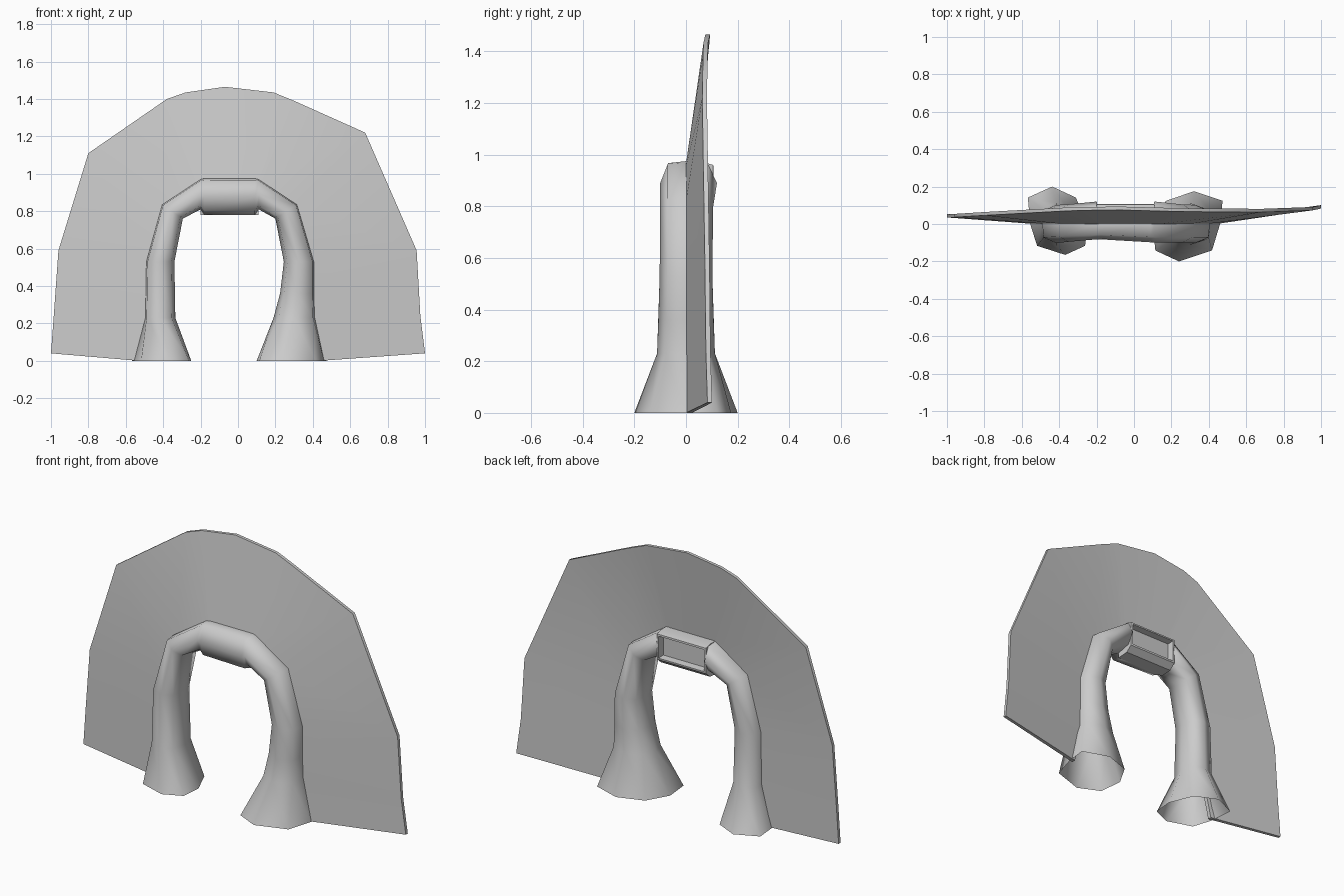
import bpy, bmesh, math
from mathutils import Vector

if "Cube" in bpy.data.objects:
    bpy.data.objects.remove(bpy.data.objects["Cube"])


def finish(bm, name, angle):
    bmesh.ops.recalc_face_normals(bm, faces=bm.faces)
    mesh = bpy.data.meshes.new(name)
    bm.to_mesh(mesh)
    bm.free()
    ob = bpy.data.objects.new(name, mesh)
    bpy.context.collection.objects.link(ob)
    bpy.ops.object.select_all(action='DESELECT')
    ob.select_set(True)
    bpy.context.view_layer.objects.active = ob
    bpy.ops.object.shade_smooth_by_angle(angle=math.radians(angle))
    return ob


def skin(bm, rings, closed=False):
    """Bridge consecutive closed rings of points with quads."""
    vs = [[bm.verts.new(p) for p in r] for r in rings]
    n = len(vs[0])
    for a, b in zip(vs, vs[1:]):
        for i in range(n):
            j = (i + 1) % n
            bm.faces.new((a[i], a[j], b[j], b[i]))
    if closed:
        bm.faces.new(vs[0])
        bm.faces.new(vs[-1])


def section(inner, outer, front, back, skew=0.0):
    """Eight-sided section, squarer on its outer side."""
    pts = []
    for k in range(8):
        c, s = math.cos(k * math.pi / 4), math.sin(k * math.pi / 4)
        if k % 2:
            c *= 1.3 if c > 0 else 1.08
        t = (1 + c) / 2
        x = inner[0] + (outer[0] - inner[0]) * t + skew * s
        z = inner[1] + (outer[1] - inner[1]) * t
        pts.append(Vector((x, s * (back if s > 0 else -front), z)))
    return pts


# Arch: open flared feet, two legs and a crown
stations = [
    ((-.25, 0), (-.555, 0), -.165, .20, -.035),
    ((-.335, .23), (-.495, .23), -.112, .112),
    ((-.34, .53), (-.49, .53), -.102, .102),
    ((-.295, .76), (-.405, .835), -.095, .105),
    ((-.20, .81), (-.20, .97), -.082, .12),
    ((-.18, .78), (-.18, .975), -.082, .05),
    ((.09, .78), (.09, .975), -.098, .05),
    ((.11, .81), (.11, .97), -.10, .12),
    ((.20, .76), (.315, .835), -.10, .105),
    ((.245, .53), (.405, .53), -.102, .102),
    ((.225, .36), (.405, .36), -.107, .107),
    ((.19, .23), (.41, .23), -.112, .112),
    ((.10, 0), (.46, 0), -.20, .175, .04),
]
bm = bmesh.new()
skin(bm, [section(*s) for s in stations])
finish(bm, "arch", 75)

# Fin: thin sheet slanting back from the arch to its outer outline
pairs = [
    ((-.53, 0), (-1, .04), .045), ((-.475, .23), (-.985, .24), .043),
    ((-.47, .53), (-.96, .59), .045), ((-.385, .82), (-.80, 1.11), .055),
    ((-.21, .96), (-.38, 1.40), .078), ((-.18, .965), (-.28, 1.435), .082),
    ((-.05, .965), (-.07, 1.465), .084), ((.10, .965), (.19, 1.435), .077),
    ((.13, .955), (.30, 1.39), .075), ((.30, .82), (.68, 1.22), .072),
    ((.39, .53), (.955, .59), .082), ((.39, .23), (.975, .24), .086),
    ((.44, 0), (1, .04), .092),
]
rings = [[(ix, 0, iz), (ox, y - .009, oz), (ox, y + .009, oz), (ix, .022, iz)]
         for (ix, iz), (ox, oz), y in pairs]
bm = bmesh.new()
skin(bm, rings, closed=True)
finish(bm, "fin", 45)

# Rear frame: shallow recessed panel at the back of the crown
bm = bmesh.new()


def rect(y, side, low, high):
    return [(-.20 + side, y, low), (.11 - side, y, low),
            (.11 - side, y, high), (-.20 + side, y, high)]


skin(bm, [rect(.0, 0, .78, .97), rect(.07, 0, .785, .97),
          rect(.105, 0, .815, .96), rect(.107, .012, .825, .95),
          rect(.07, .016, .83, .945)], closed=True)
finish(bm, "rear_frame", 30)
